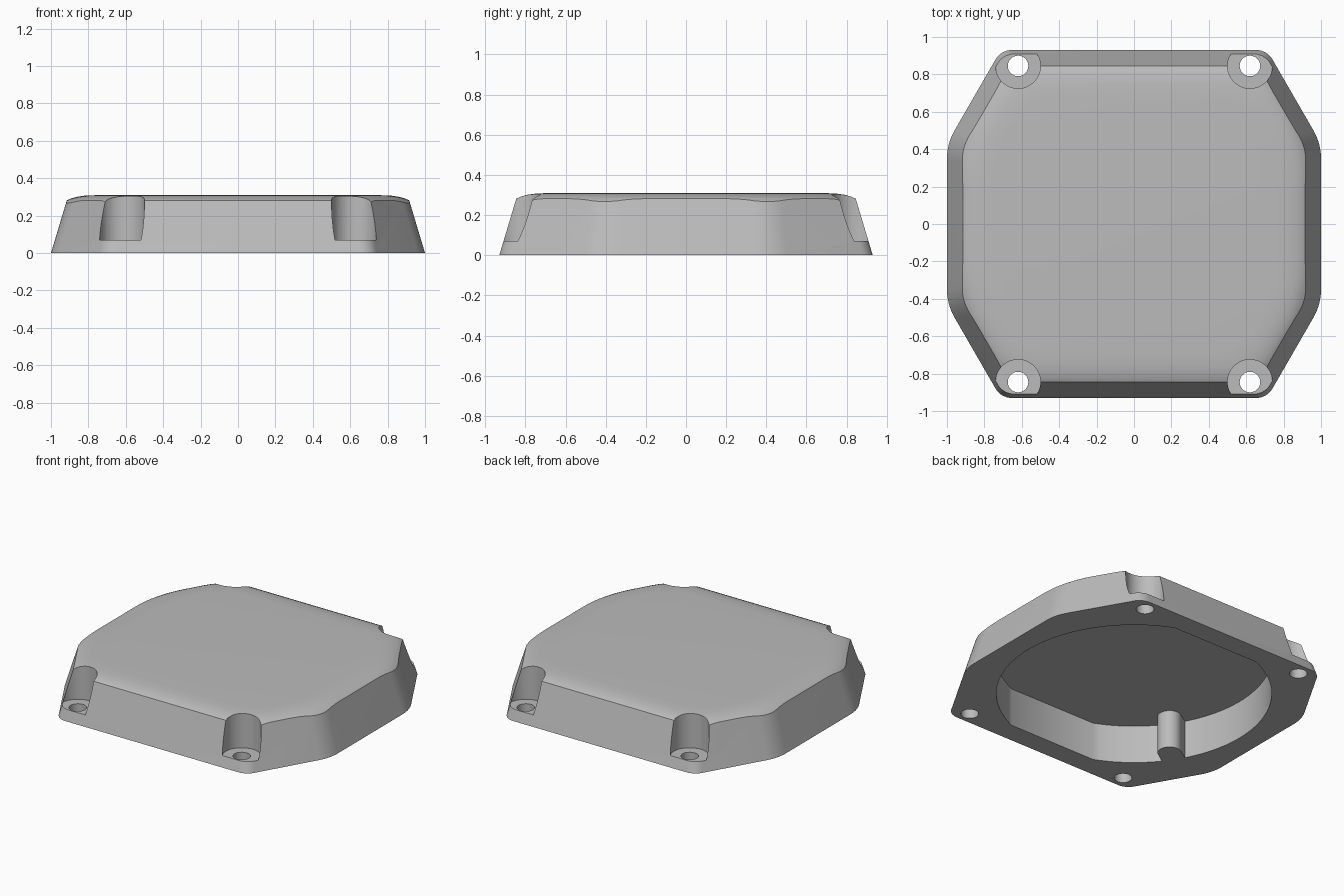
import bpy, bmesh, math
from mathutils import Vector

if "Cube" in bpy.data.objects:
    bpy.data.objects.remove(bpy.data.objects["Cube"])

# One plain grey finish
grey = bpy.data.materials.new("plain_grey")
grey.use_nodes = True
colour = (0.5, 0.5, 0.5, 1)
grey.diffuse_color = colour
grey.node_tree.nodes["Principled BSDF"].inputs["Base Color"].default_value = colour

WIDE, DEEP, SIDE = 1.0, 0.93, 0.43
TURN = math.radians(60)


def outline(inset, side_radius, end_radius, steps=8):
    """Stretched octagon with rounded corners, moved inwards by inset."""
    w, d = WIDE - inset, DEEP - inset
    side = SIDE - inset * math.tan(math.radians(15))
    end = w - (d - side) / math.tan(TURN)
    corners = []
    for sx, sy in ((1, 1), (-1, 1), (-1, -1), (1, -1)):
        pair = [(Vector((sx * w, sy * side)), side_radius),
                (Vector((sx * end, sy * d)), end_radius)]
        corners += pair if sx * sy > 0 else pair[::-1]
    points = []
    for i, (p, radius) in enumerate(corners):
        a = (corners[i - 1][0] - p).normalized()
        b = (corners[(i + 1) % len(corners)][0] - p).normalized()
        half = a.angle(b) / 2
        centre = p + (a + b).normalized() * radius / math.sin(half)
        start = p + a * radius / math.tan(half) - centre
        sweep = math.pi - 2 * half
        for k in range(steps + 1):
            t = sweep * k / steps
            c, s = math.cos(t), math.sin(t)
            points.append(centre + Vector((start.x * c - start.y * s,
                                           start.x * s + start.y * c)))
    return points


def loft(name, rings):
    """Closed solid through (outline, height) rings, bottom to top."""
    bm = bmesh.new()
    loops = [[bm.verts.new((p[0], p[1], z)) for p in pts] for pts, z in rings]
    n = len(loops[0])
    for low, high in zip(loops, loops[1:]):
        for i in range(n):
            j = (i + 1) % n
            bm.faces.new((low[i], low[j], high[j], high[i]))
    bm.faces.new(loops[0][::-1])
    bm.faces.new(loops[-1])
    bmesh.ops.recalc_face_normals(bm, faces=bm.faces)
    mesh = bpy.data.meshes.new(name)
    bm.to_mesh(mesh)
    bm.free()
    mesh.materials.append(grey)
    obj = bpy.data.objects.new(name, mesh)
    bpy.context.collection.objects.link(obj)
    return obj


def prism(name, points, bottom, top):
    return loft(name, [(points, bottom), (points, top)])


def arc(x, y, radius, start=0, sweep=math.tau, steps=48):
    return [(x + radius * math.cos(start + sweep * k / steps),
             y + radius * math.sin(start + sweep * k / steps))
            for k in range(steps)]


def combine(target, tool, operation):
    """Apply a boolean and discard the tool."""
    tool.hide_render = True
    mod = target.modifiers.new(operation.lower(), "BOOLEAN")
    mod.object, mod.operation, mod.solver = tool, operation, "EXACT"
    bpy.ops.object.select_all(action="DESELECT")
    bpy.context.view_layer.objects.active = target
    target.select_set(True)
    bpy.ops.object.modifier_apply(modifier=mod.name)
    bpy.data.objects.remove(tool)


# Tapered octagonal body
SLOPE = 0.3
cover = loft("cover", [(outline(SLOPE * z, 0.3, 0.1), z) for z in (0, 0.4)])

# Softly domed top, rounder at the corners than the walls
dome_profile = [(-0.1, -0.1), (-0.1, 0.13), (0.03, 0.237), (0.06, 0.264),
                (0.085, 0.282), (0.11, 0.293), (0.14, 0.301),
                (0.18, 0.307), (0.25, 0.31)]
dome = loft("dome", [(outline(i, 0.75, 0.28), z) for i, z in dome_profile])
combine(cover, dome, "INTERSECT")

# Round cavity underneath, flattened at front and back
RADIUS, FLAT = 0.853, 0.787
flat_angle = math.asin(FLAT / RADIUS)
rim = []
for start in (-flat_angle, math.pi - flat_angle):
    rim += arc(0, 0, RADIUS, start, 2 * flat_angle, 48)
    rim.append((RADIUS * math.cos(start + 2 * flat_angle),
                RADIUS * math.sin(start + 2 * flat_angle)))
cavity = prism("cavity", rim, -0.1, 0.26)

# Rounded post standing against the cavity wall
post_at = Vector((-0.64, -0.42))
out = post_at.normalized()
heading = math.atan2(out.y, out.x)
post = arc(post_at.x, post_at.y, 0.074, heading + math.pi / 2, math.pi, 24)
side = Vector((-out.y, out.x)) * 0.074
post += [post_at - side, post_at - side + out * 0.2, post_at + side + out * 0.2]
combine(cavity, prism("post", post, -0.2, 0.4), "DIFFERENCE")
combine(cover, cavity, "DIFFERENCE")

# Screw pockets open through the walls, each with a through hole
for x in (-0.62, 0.62):
    for y in (-0.845, 0.845):
        combine(cover, prism("pocket", arc(x, y, 0.12), 0.07, 0.5), "DIFFERENCE")
        combine(cover, prism("hole", arc(x, y, 0.055, steps=32), -0.1, 0.5), "DIFFERENCE")

bpy.ops.object.shade_smooth_by_angle(angle=math.radians(25))
